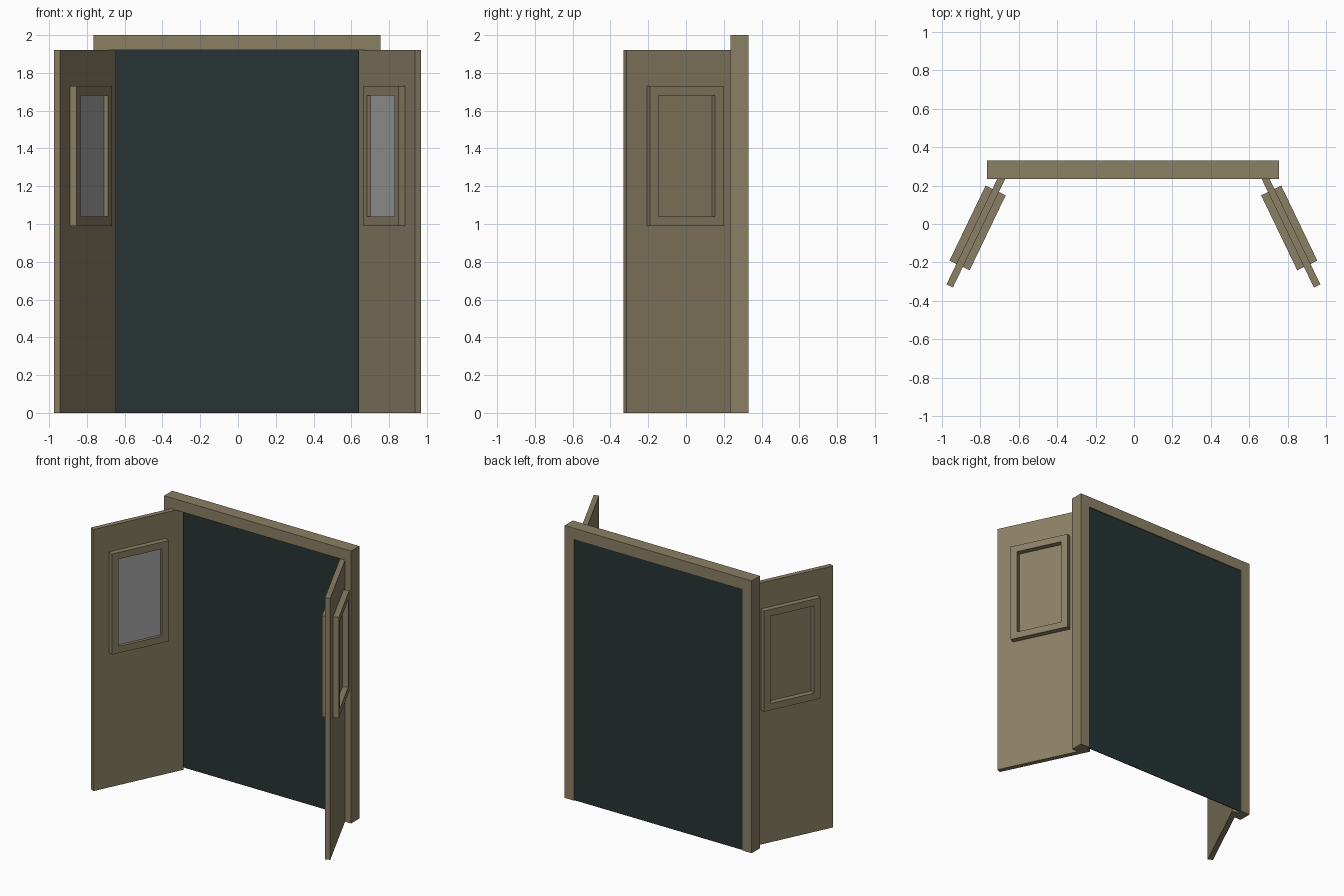
import bpy, bmesh, math
from mathutils import Matrix, Vector

if "Cube" in bpy.data.objects:
    bpy.data.objects.remove(bpy.data.objects["Cube"])


def material(name, r, g, b):
    m = bpy.data.materials.new(name)
    m.use_nodes = True
    m.diffuse_color = (r, g, b, 1)
    m.node_tree.nodes["Principled BSDF"].inputs["Base Color"].default_value = (r, g, b, 1)
    return m


brown = material("taupe brown", 0.26, 0.215, 0.13)
dark = material("dark teal", 0.02, 0.034, 0.034)
grey = material("glass grey", 0.38, 0.38, 0.38)


def finish(name, bm, mat, matrix):
    bm.transform(matrix)
    bmesh.ops.recalc_face_normals(bm, faces=bm.faces)
    mesh = bpy.data.meshes.new(name)
    bm.to_mesh(mesh)
    bm.free()
    mesh.materials.append(mat)
    obj = bpy.data.objects.new(name, mesh)
    bpy.context.collection.objects.link(obj)
    return obj


def prism(name, points, near, far, mat, matrix=Matrix()):
    """Extrude an upright outline (u, z) from depth near to depth far."""
    bm = bmesh.new()
    face = bm.faces.new([bm.verts.new((u, near, z)) for u, z in points])
    out = bmesh.ops.extrude_face_region(bm, geom=[face])
    moved = [v for v in out["geom"] if isinstance(v, bmesh.types.BMVert)]
    bmesh.ops.translate(bm, verts=moved, vec=(0, far - near, 0))
    return finish(name, bm, mat, matrix)


def rect(u0, u1, z0, z1):
    return [(u0, z0), (u1, z0), (u1, z1), (u0, z1)]


def ring(name, outer, inner, near, far, mat, matrix):
    """Rectangular trim with a mitred border."""
    bm = bmesh.new()
    loops = [[bm.verts.new((u, d, z)) for u, z in pts]
             for pts, d in ((outer, near), (outer, far), (inner, far), (inner, near))]
    for a, b in zip(loops, loops[1:] + loops[:1]):
        for i in range(4):
            j = (i + 1) % 4
            bm.faces.new((a[i], a[j], b[j], b[i]))
    return finish(name, bm, mat, matrix)


# Doorway: open-bottomed frame and dark backing panel
X0, X1, JAMB, LINTEL = -0.765, 0.755, 0.075, 1.92
prism("door_frame",
      [(X0, 0), (X0 + JAMB, 0), (X0 + JAMB, LINTEL), (X1 - JAMB, LINTEL),
       (X1 - JAMB, 0), (X1, 0), (X1, 2), (X0, 2)], 0.235, 0.33, brown)
prism("doorway_panel", rect(X0 + JAMB, X1 - JAMB, 0, LINTEL), 0.317, 0.323, dark)

# Doors: u runs from the free edge to the hinge, depth runs to the outside
angle = math.radians(25.7)
s, c = math.sin(angle), math.cos(angle)
right = Matrix(((s, -c, 0, -0.9585), (c, s, 0, -0.322), (0, 0, 1, 0), (0, 0, 0, 1)))
centre = Matrix.Translation(Vector((-0.003, 0, 0)))
mirror = centre @ Matrix.Scale(-1, 4, (1, 0, 0)) @ centre.inverted()

HALF, TRIM = 0.0185, 0.0395
outer = rect(0.118, 0.551, 0.99, 1.73)
inner = rect(0.168, 0.501, 1.04, 1.68)
for side, m in (("right", right), ("left", mirror @ right)):
    prism(side + "_door", rect(0, 0.684, 0, LINTEL), -HALF, HALF, brown, m)
    ring(side + "_outside_window_trim", outer, inner, HALF, HALF + TRIM, brown, m)
    ring(side + "_inside_window_trim", outer, inner, -HALF - TRIM, -HALF, brown, m)
    prism(side + "_window_pane", inner, -HALF - 0.018, -HALF, grey, m)
